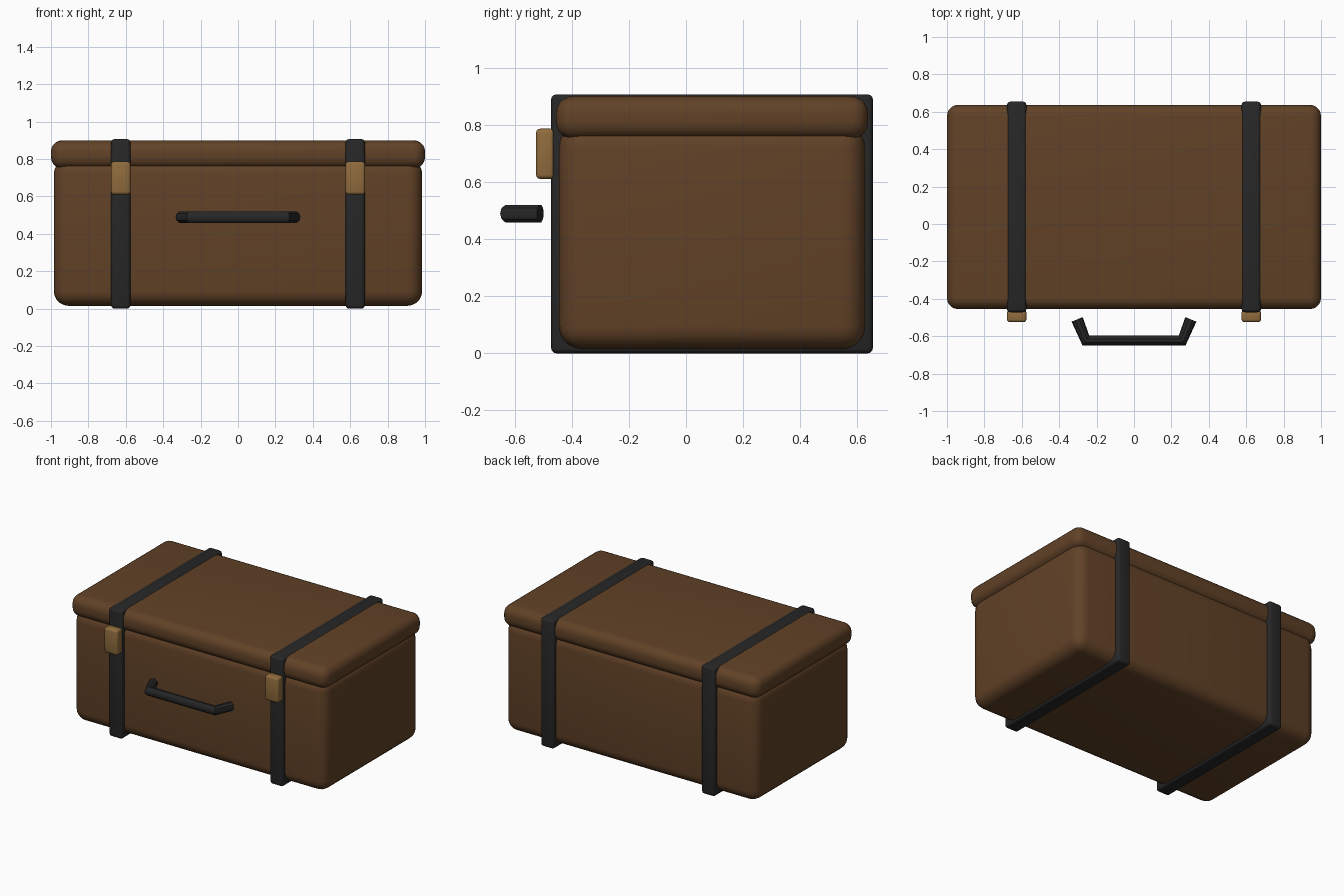
import bpy, math

if "Cube" in bpy.data.objects:
    bpy.data.objects.remove(bpy.data.objects["Cube"])


def material(name, rgb):
    m = bpy.data.materials.new(name)
    m.diffuse_color = (*rgb, 1)
    m.use_nodes = True
    m.node_tree.nodes["Principled BSDF"].inputs["Base Color"].default_value = m.diffuse_color
    return m


LEATHER = material("brown leather", (0.12, 0.054, 0.02))
BLACK = material("black leather", (0.02, 0.02, 0.02))
BRASS = material("dull brass", (0.28, 0.15, 0.047))


def smooth(obj):
    bpy.ops.object.select_all(action='DESELECT')
    obj.select_set(True)
    bpy.context.view_layer.objects.active = obj
    bpy.ops.object.shade_smooth_by_angle(angle=math.radians(35))


def rounded_box(name, lo, hi, bevel, segments, mat):
    """Box between two corners with rounded edges."""
    centre = [(a + b) / 2 for a, b in zip(lo, hi)]
    bpy.ops.mesh.primitive_cube_add(size=1, location=centre)
    obj = bpy.context.object
    obj.name = name
    obj.scale = [b - a for a, b in zip(lo, hi)]
    bpy.ops.object.transform_apply(location=False, rotation=False, scale=True)
    mod = obj.modifiers.new("rounding", 'BEVEL')
    mod.width = bevel
    mod.segments = segments
    bpy.ops.object.modifier_apply(modifier=mod.name)
    obj.data.materials.append(mat)
    smooth(obj)
    return obj


# Case body and overhanging lid
rounded_box("body", (-0.985, -0.445, 0.015), (0.985, 0.627, 0.80), 0.08, 5, LEATHER)
rounded_box("lid", (-1, -0.455, 0.75), (1, 0.637, 0.90), 0.06, 5, LEATHER)

# Straps wrapped around the case, each with a buckle in front
for side, x in (("left", -0.627), ("right", 0.627)):
    rounded_box(side + "_strap", (x - 0.052, -0.472, 0),
                (x + 0.052, 0.654, 0.906), 0.018, 3, BLACK)
    rounded_box(side + "_buckle", (x - 0.052, -0.525, 0.61),
                (x + 0.052, -0.46, 0.786), 0.015, 3, BRASS)

# Carry handle: a round bar along a bent path
curve = bpy.data.curves.new("handle", 'CURVE')
curve.dimensions = '3D'
curve.bevel_depth = 0.032
curve.bevel_resolution = 3
curve.use_fill_caps = True
path = [(-0.304, -0.51), (-0.257, -0.624), (0.257, -0.624), (0.304, -0.51)]
spline = curve.splines.new('POLY')
spline.points.add(len(path) - 1)
for point, (x, y) in zip(spline.points, path):
    point.co = (x, y, 0.489, 1)
handle = bpy.data.objects.new("handle", curve)
bpy.context.collection.objects.link(handle)
bpy.ops.object.select_all(action='DESELECT')
handle.select_set(True)
bpy.context.view_layer.objects.active = handle
bpy.ops.object.convert(target='MESH')
handle = bpy.context.object
handle.data.materials.clear()
handle.data.materials.append(BLACK)
smooth(handle)
